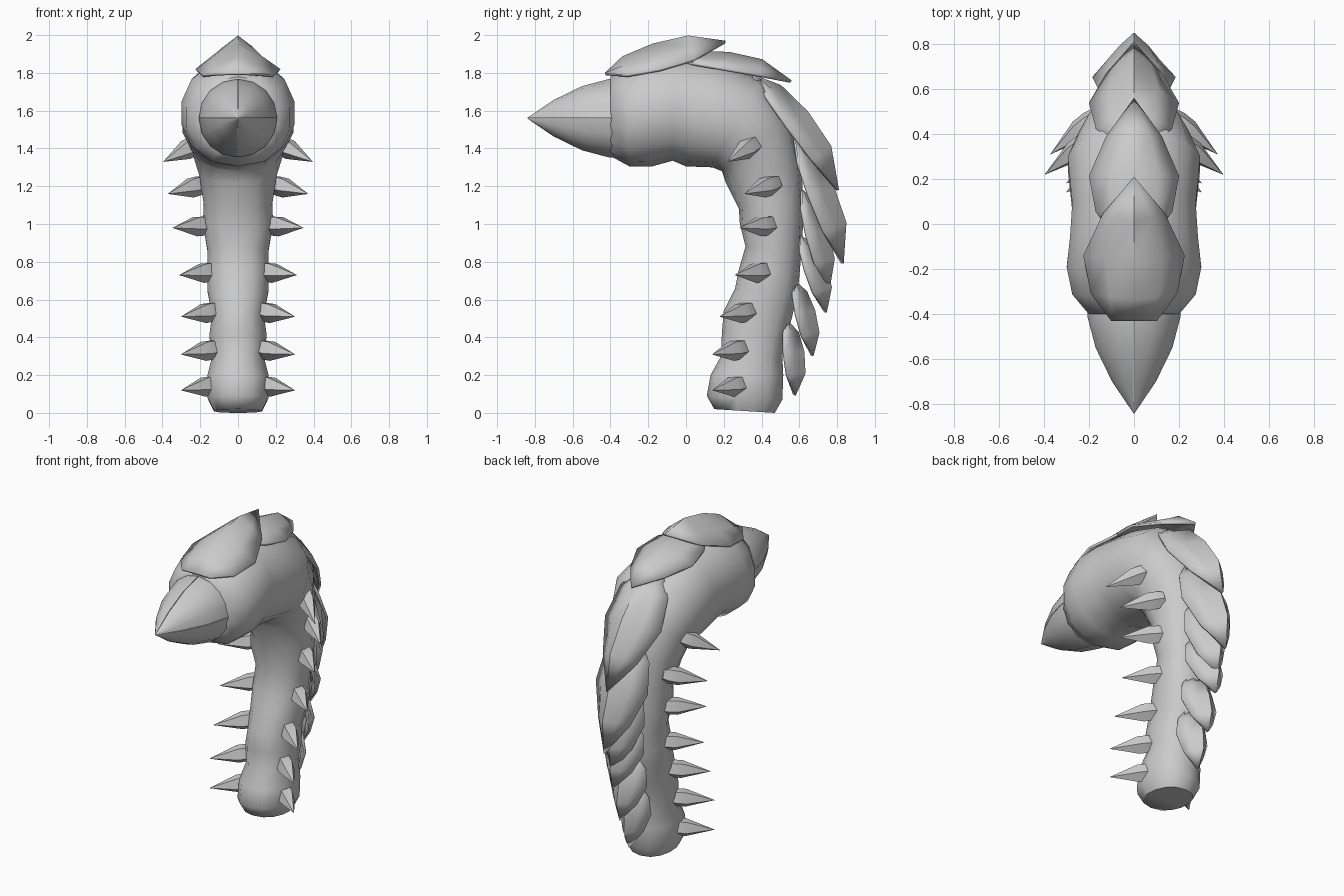
import bpy, bmesh, math
from mathutils import Vector

if "Cube" in bpy.data.objects:
    bpy.data.objects.remove(bpy.data.objects["Cube"])


def finish(name, verts, faces, angle=50):
    mesh = bpy.data.meshes.new(name)
    mesh.from_pydata([tuple(v) for v in verts], [], faces)
    bm = bmesh.new()
    bm.from_mesh(mesh)
    bmesh.ops.remove_doubles(bm, verts=bm.verts, dist=0.0005)
    bmesh.ops.recalc_face_normals(bm, faces=bm.faces)
    bm.to_mesh(mesh)
    bm.free()
    ob = bpy.data.objects.new(name, mesh)
    bpy.context.collection.objects.link(ob)
    bpy.ops.object.select_all(action='DESELECT')
    ob.select_set(True)
    bpy.context.view_layer.objects.active = ob
    bpy.ops.object.shade_smooth_by_angle(angle=math.radians(angle))
    return ob


def loft(name, rings, angle=50):
    n = len(rings[0])
    verts = [v for r in rings for v in r]
    faces = [(i * n + j, i * n + (j + 1) % n, (i + 1) * n + (j + 1) % n, (i + 1) * n + j)
             for i in range(len(rings) - 1) for j in range(n)]
    faces += [tuple(range(n)), tuple(range((len(rings) - 1) * n, len(rings) * n))]
    return finish(name, verts, faces, angle)


# Body: each ring is front (y, z), back (y, z), half width
sections = [
    (.15, .02, .47, .0, .13), (.11, .09, .51, .07, .165), (.13, .20, .515, .20, .165),
    (.185, .30, .51, .30, .14), (.19, .42, .53, .40, .155), (.20, .54, .56, .50, .14),
    (.26, .66, .59, .63, .165), (.28, .76, .60, .72, .165), (.315, .88, .61, .84, .165),
    (.285, 1.0, .62, 1.0, .19), (.28, 1.08, .62, 1.14, .185), (.21, 1.22, .61, 1.32, .21),
    (.19, 1.28, .55, 1.55, .25), (.14, 1.3, .40, 1.77, .30), (.0, 1.305, .15, 1.86, .28),
    (-.07, 1.335, -.05, 1.88, .29), (-.18, 1.305, -.20, 1.87, .305),
    (-.30, 1.305, -.32, 1.82, .28), (-.40, 1.36, -.40, 1.78, .205)]
rings = []
for fy, fz, by, bz, w in sections:
    ring = []
    for k in range(14):
        a = math.tau * k / 14
        s = (1 - math.cos(a)) / 2
        x = math.copysign(abs(math.sin(a)) ** 0.85, math.sin(a)) * w
        ring.append((x, fy + (by - fy) * s, fz + (bz - fz) * s))
    rings.append(ring)
loft("body", rings, 60)

# Beak: four petals separated by narrow slits
beak = [(-.37, .207), (-.41, .207), (-.55, .170), (-.70, .097), (-.84, .002)]
for q in range(4):
    mid = math.pi / 4 + q * math.pi / 2
    rings = []
    for y, r in beak:
        o = min(.002, r * .3)
        cx, cz = math.copysign(o, math.cos(mid)), 1.56 + math.copysign(o, math.sin(mid))
        ring = [(cx, y, cz)]
        for k in range(5):
            a = q * math.pi / 2 + k * math.pi / 8
            ring.append((cx + (r - o) * math.cos(a), y, cz + (r - o) * math.sin(a)))
        rings.append(ring)
    loft("beak_petal_%d" % (q + 1), rings, 40)

# Side spikes: tip position and how far the root sits above the tip
spikes = [(.30, .14, .12, .03), (.30, .14, .31, .03), (.30, .18, .51, .03), (.31, .26, .73, .02),
          (.345, .285, .98, .015), (.37, .31, 1.16, .05), (.395, .22, 1.33, .095)]
for i, (tx, ty, tz, rise) in enumerate(spikes):
    for side, label in ((1, "right"), (-1, "left")):
        tip = Vector((tx, ty, tz))
        base = tip + Vector((-.18, .16 - rise * .2, rise))
        d = tip - base
        u = (Vector((0, 0, 1)) - d * (d.z / d.length_squared)).normalized()
        v = d.normalized().cross(u)
        rings = []
        for f, r in ((-.12, .045), (.05, .055), (.3, .056), (1, .001)):
            ring = []
            for k in range(5):
                a = math.tau * k / 5 + math.pi / 5
                p = base + d * f + u * r * math.cos(a) + v * r * .9 * math.sin(a)
                ring.append((p.x * side, p.y, p.z))
            rings.append(ring)
        loft("%s_spike_%d" % (label, i + 1), rings, 35)

# Back plates: root (y, z), tip (y, z), ridge bulge, rim sag, half width
plates = [
    (-.43, 1.80, .21, 1.97, .085, .055, .225), (-.05, 1.87, .56, 1.76, .09, 0, .20),
    (.36, 1.79, .81, 1.18, .115, .02, .20), (.58, 1.45, .835, .79, .10, .04, .185),
    (.62, 1.18, .76, .65, .075, .04, .155), (.61, .94, .745, .53, .075, .035, .145),
    (.58, .70, .675, .30, .065, .035, .135), (.54, .49, .58, .09, .07, .035, .12)]
for i, (sy, sz, ty, tz, bulge, sag, w) in enumerate(plates):
    start, d = Vector((0, sy, sz)), Vector((0, ty - sy, tz - sz))
    out = Vector((0, -d.z, d.y)).normalized()
    verts = []
    for f, lift, wide in ((0, 0, .45), (.17, .72, .85), (.43, 1, 1), (.72, .92, .62), (1, 0, 0)):
        for s in (-1, -.55, 0, .55, 1):
            e = abs(s) ** 1.25
            p = start + d * f + out * lift * (bulge * (1 - e) - sag * e)
            verts.append((s * w * wide, p.y, p.z))
    faces = [(a, a + 1, a + 6, a + 5) for r in range(4) for a in range(r * 5, r * 5 + 4)]
    ob = finish("back_plate_%d" % (i + 1), verts, faces, 55)
    # face the shell outwards, then thicken it inwards
    if sum(p.normal.dot(out) for p in ob.data.polygons) < 0:
        ob.data.flip_normals()
    m = ob.modifiers.new("thickness", 'SOLIDIFY')
    m.thickness = .015
    m.offset = -1
